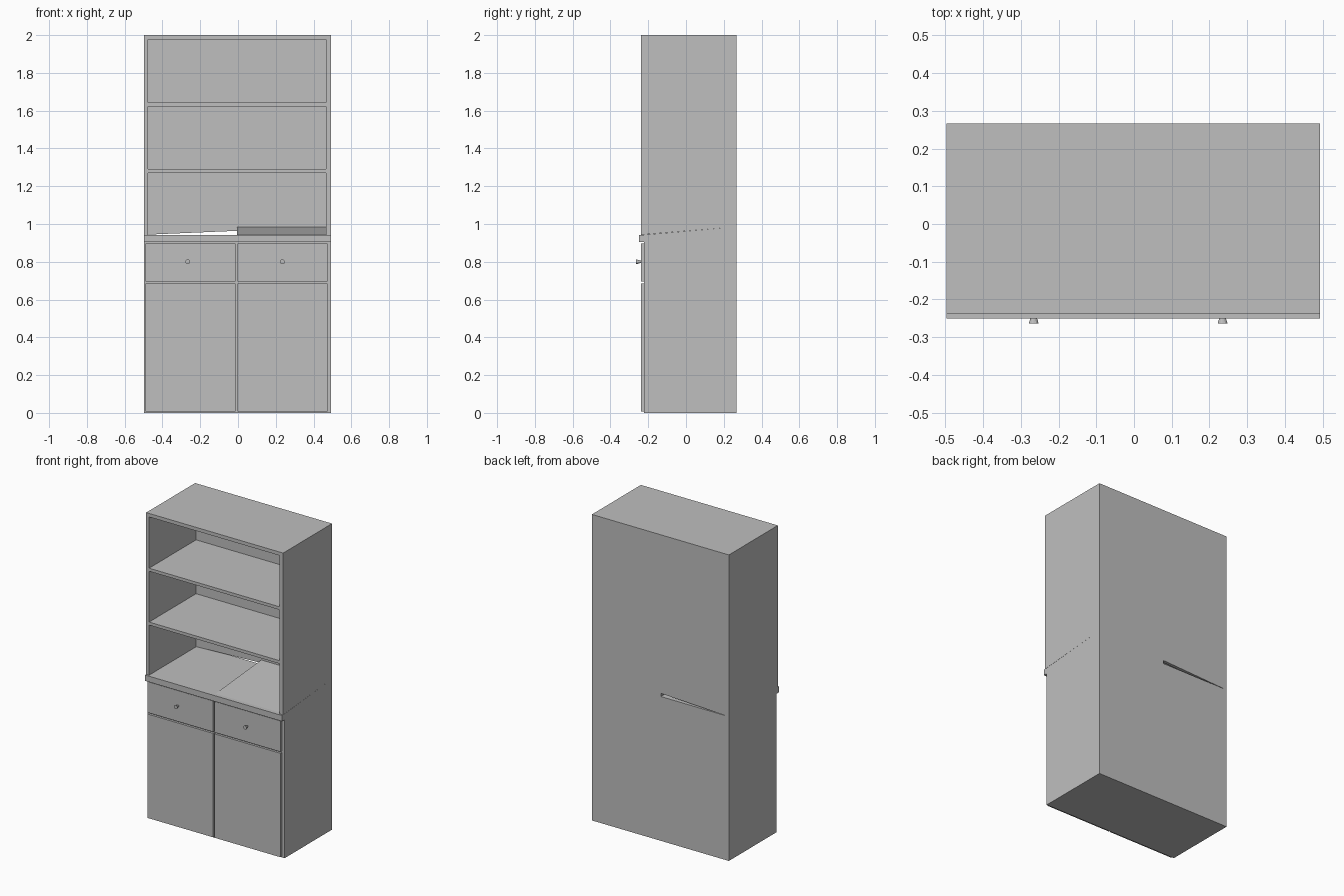
import bpy
import bmesh
import math

cube = bpy.data.objects.get("Cube")
if cube:
    bpy.data.objects.remove(cube, do_unlink=True)

grey = bpy.data.materials.new("plain grey")
grey.use_nodes = True
COLOUR = (0.52, 0.52, 0.52, 1)
grey.diffuse_color = COLOUR
grey.node_tree.nodes["Principled BSDF"].inputs["Base Color"].default_value = COLOUR

# Main dimensions
LEFT, RIGHT, MIDDLE = -0.497, 0.493, -0.005
BACK, FRONT, BASE_FRONT = 0.267, -0.238, -0.223
COUNTER, LIFT, HEIGHT = 0.943, 0.042, 2.0
SIDE_L, SIDE_R, BOARD = -0.476, 0.467, 0.02


def finish(name, bm):
    bmesh.ops.recalc_face_normals(bm, faces=bm.faces)
    mesh = bpy.data.meshes.new(name)
    bm.to_mesh(mesh)
    bm.free()
    mesh.materials.append(grey)
    obj = bpy.data.objects.new(name, mesh)
    bpy.context.collection.objects.link(obj)
    return obj


def box(name, x0, x1, y0, y1, z0, z1, reshape=None):
    bm = bmesh.new()
    bmesh.ops.create_cube(bm, size=1)
    for v in bm.verts:
        v.co.x = x1 if v.co.x > 0 else x0
        v.co.y = y1 if v.co.y > 0 else y0
        v.co.z = z1 if v.co.z > 0 else z0
        if reshape:
            reshape(v.co)
    return finish(name, bm)


# Lower cabinet in two halves; the top of the right half rises at its back corner
def raise_corner(co):
    if co.x > MIDDLE and co.y > 0 and co.z > COUNTER - 0.01:
        co.z += LIFT


box("lower_cabinet_right", LEFT, MIDDLE, BASE_FRONT, BACK, 0, COUNTER)
box("lower_cabinet_left", MIDDLE, RIGHT, BASE_FRONT, BACK, 0, COUNTER, raise_corner)
box("counter_edge", LEFT, RIGHT, -0.25, BASE_FRONT, 0.905, COUNTER)


# Upper bookcase, whose lower edge follows the sloping seam
def slope_side(co):
    if co.z < 1:
        co.z += LIFT * max(0, (co.y - BASE_FRONT) / (BACK - BASE_FRONT))


def slope_back(co):
    if co.z < 1:
        co.z += LIFT * (co.x - LEFT) / (RIGHT - LEFT)


box("upper_side_right", LEFT, SIDE_L, FRONT, BACK, COUNTER, HEIGHT)
box("upper_side_left", SIDE_R, RIGHT, FRONT, BACK, COUNTER, HEIGHT, slope_side)
box("upper_back", SIDE_L, SIDE_R, BACK - BOARD, BACK, COUNTER, HEIGHT, slope_back)
box("upper_top", SIDE_L, SIDE_R, FRONT, BACK - BOARD, 1.977, HEIGHT)
for i, z in enumerate((1.27, 1.622)):
    box(f"shelf_{i + 1}", SIDE_L, SIDE_R, FRONT, BACK - BOARD, z, z + BOARD)

# Doors, drawers and flared round knobs
for side, x0, x1 in (("right", -0.489, -0.013), ("left", -0.003, 0.474)):
    box("door_" + side, x0, x1, FRONT, BASE_FRONT, 0.007, 0.686)
    box("drawer_" + side, x0, x1, FRONT, BASE_FRONT, 0.696, 0.897)
    bm = bmesh.new()
    bmesh.ops.create_cone(bm, cap_ends=True, segments=12, radius1=0.005,
                          radius2=0.013, depth=0.027)
    knob = finish("knob_" + side, bm)
    knob.rotation_euler.x = math.pi / 2
    knob.location = ((x0 + x1) / 2 - 0.01, -0.2505, 0.8)
    knob.location.x = -0.266 if side == "right" else 0.235
